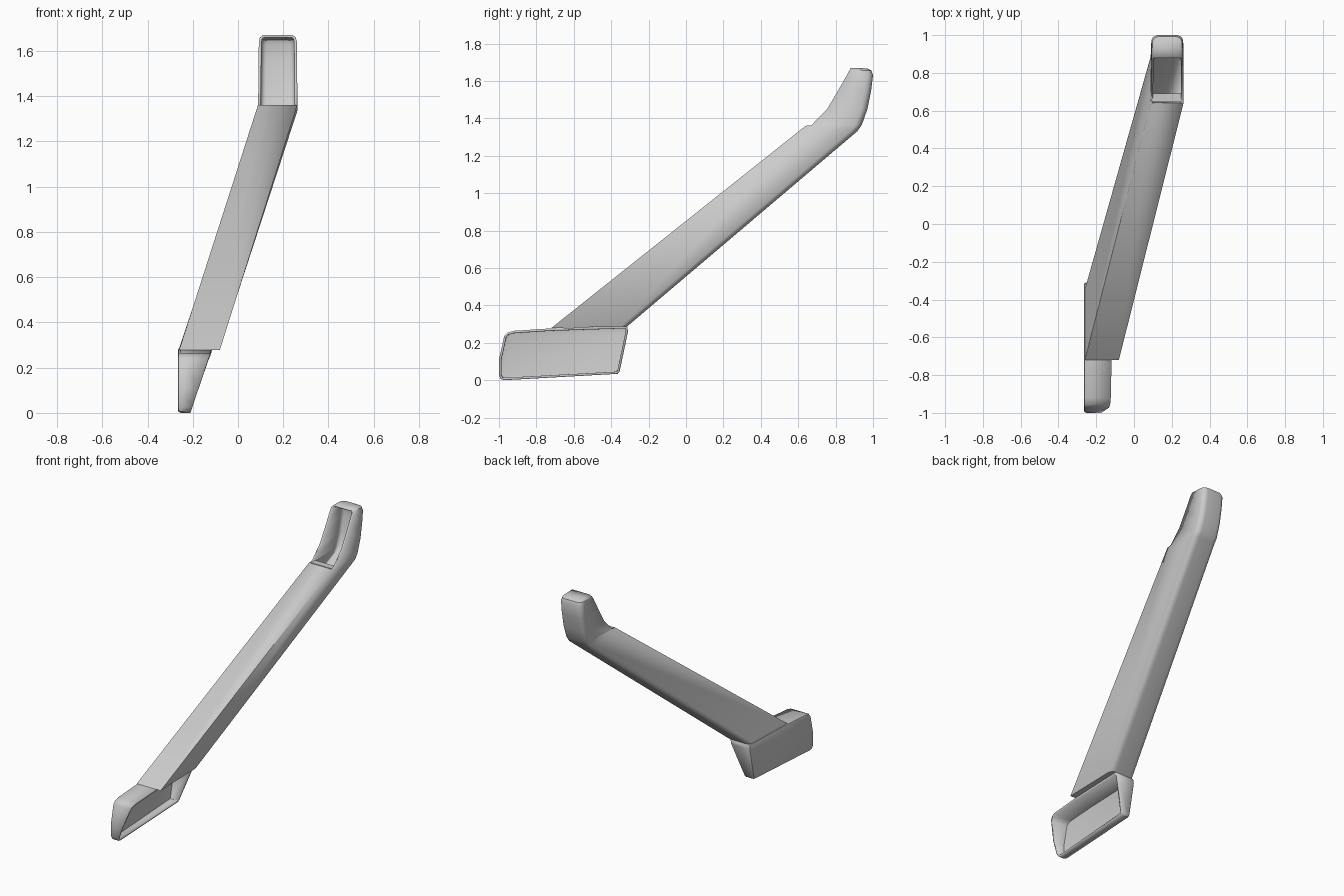
import bpy, bmesh, math
from mathutils import Vector

if "Cube" in bpy.data.objects:
    bpy.data.objects.remove(bpy.data.objects["Cube"])


def finish(name, bm, cap, outward, thickness):
    """Orient the shell, thicken it inwards and shade it."""
    bmesh.ops.recalc_face_normals(bm, faces=bm.faces[:])
    bm.normal_update()
    if cap.normal.dot(Vector(outward)) < 0:
        bmesh.ops.reverse_faces(bm, faces=bm.faces[:])
    me = bpy.data.meshes.new(name)
    bm.to_mesh(me)
    bm.free()
    ob = bpy.data.objects.new(name, me)
    bpy.context.collection.objects.link(ob)
    bpy.ops.object.select_all(action='DESELECT')
    ob.select_set(True)
    bpy.context.view_layer.objects.active = ob
    bpy.ops.object.shade_smooth_by_angle(angle=math.radians(35))
    if thickness:
        mod = ob.modifiers.new("wall", 'SOLIDIFY')
        mod.thickness = thickness
        mod.offset = -1
    return ob


def skin(bm, rings, closed):
    """Bridge successive rings; closed[i] says whether span i wraps round."""
    for a, b, wrap in zip(rings, rings[1:], closed):
        n = len(a)
        for i in range(n if wrap else n - 1):
            j = (i + 1) % n
            bm.faces.new((a[i], a[j], b[j], b[i]))


def u_section(bm, xl, xr, front, back, r=0.035, steps=5):
    """Section with square front corners and rounded back corners."""
    f, b = Vector((0, *front)), Vector((0, *back))
    depth = (b - f).length
    half = [(0, 0)]
    for k in range(steps + 1):
        a = math.pi / 2 * k / steps
        half.append((r * (1 - math.cos(a)), 1 - r * (1 - math.sin(a)) / depth))
    pts = [(xl + x, t) for x, t in half] + [(xr - x, t) for x, t in reversed(half)]
    return [bm.verts.new(f.lerp(b, t) + Vector((x, 0, 0))) for x, t in pts]


# Slanted duct running into the upper hood, which is open at the front
sections = [
    (-0.26, -0.08, (-0.72, 0.279), (-0.315, 0.287)),
    (0.088, 0.262, (0.64, 1.36), (0.915, 1.33)),
    (0.089, 0.262, (0.67, 1.363), (0.94, 1.365)),
    (0.09, 0.262, (0.755, 1.45), (0.97, 1.45)),
    (0.091, 0.261, (0.82, 1.56), (0.99, 1.55)),
    (0.092, 0.26, (0.865, 1.64), (1.0, 1.63)),
    (0.097, 0.255, (0.876, 1.66), (0.992, 1.655)),
    (0.11, 0.242, (0.88, 1.67), (0.97, 1.667)),
]
bm = bmesh.new()
rings = [u_section(bm, *s) for s in sections]
skin(bm, rings, [True] + [False] * 6)
bm.faces.new(rings[0])
top = bm.faces.new(rings[-1])
finish("duct_with_upper_hood", bm, top, (0, 0, 1), 0.012)

# Flat lip at the foot of the upper opening
bm = bmesh.new()
bmesh.ops.create_cube(bm, size=1)
for v in bm.verts:
    v.co = (0.175 + v.co.x * 0.16, 0.668 + v.co.y * 0.044, 1.352 + v.co.z * 0.018)
top = max(bm.faces, key=lambda f: f.calc_center_median().z)
finish("upper_opening_lip", bm, top, (0, 0, 1), 0)

# Lower hood: back plate with walls cut on a slant, open to the right
outline = [(-0.97, 0.0), (-0.365, 0.034), (-0.355, 0.045), (-0.31, 0.26),
           (-0.315, 0.288), (-0.72, 0.277), (-0.92, 0.264), (-0.955, 0.254),
           (-0.972, 0.235), (-1.0, 0.11), (-1.0, 0.025), (-0.99, 0.006)]
centre = Vector((-0.65, 0.145))


def hood_ring(bm, x_of_z, inset):
    ring = []
    for y, z in outline:
        dy, dz = y - centre.x, z - centre.y
        y2 = centre.x + dy * (1 - inset / 0.34)
        z2 = centre.y + dz * (1 - inset / 0.14)
        ring.append(bm.verts.new((x_of_z(z), y2, z2)))
    return ring


bm = bmesh.new()
rings = [hood_ring(bm, lambda z: -0.266, 0.012),
         hood_ring(bm, lambda z: -0.262, 0.004),
         hood_ring(bm, lambda z: -0.254, 0.0),
         hood_ring(bm, lambda z: -0.21 + z * 0.33, 0.0)]
skin(bm, rings, [True] * 3)
plate = bm.faces.new(rings[0])
finish("lower_hood", bm, plate, (-1, 0, 0), 0.013)
